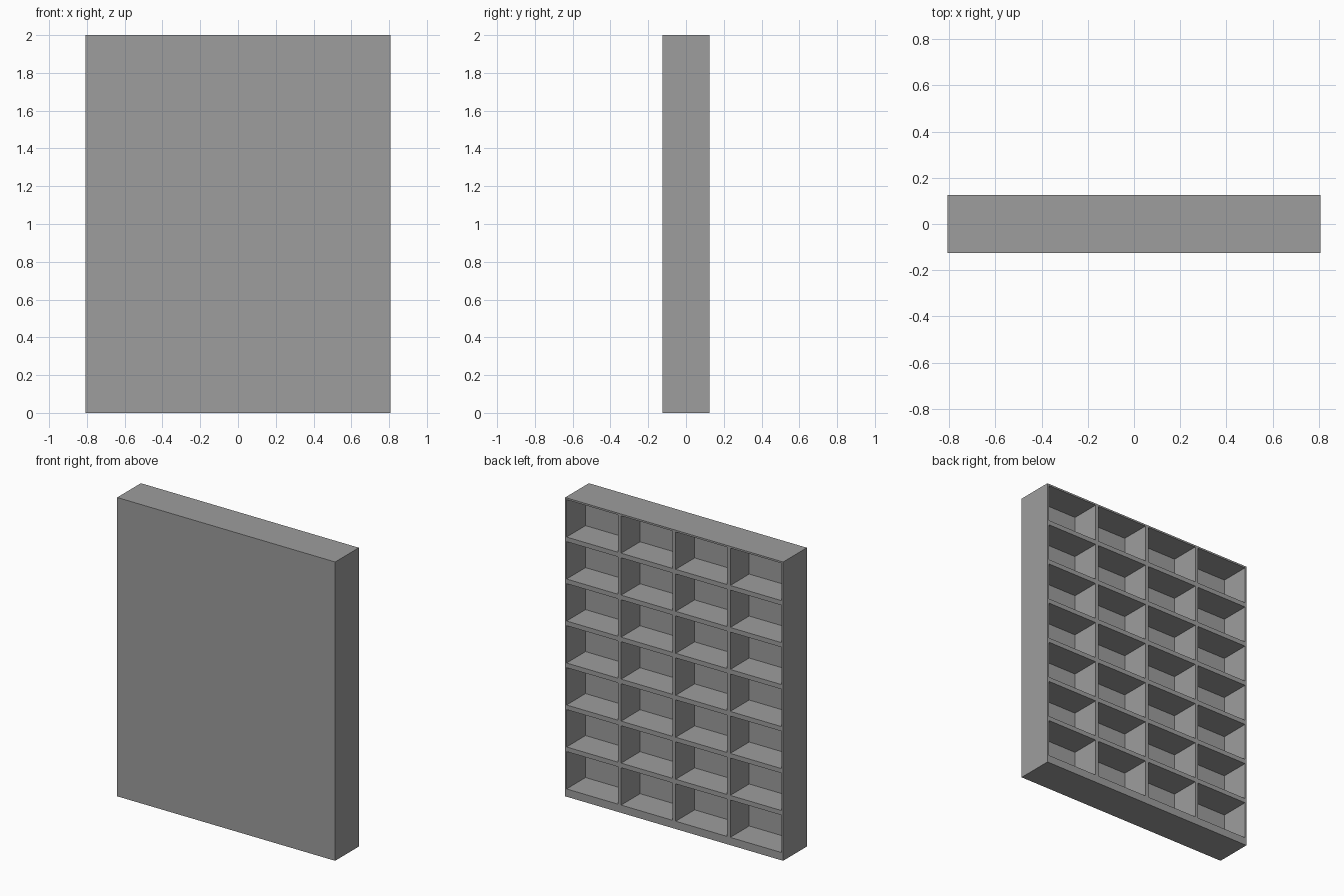
import bpy
import bmesh
from mathutils import Vector

cube = bpy.data.objects.get("Cube")
if cube:
    bpy.data.objects.remove(cube, do_unlink=True)

# Overall sizes
WIDTH, DEPTH, HEIGHT = 1.614, 0.25, 2.0
COLS, ROWS = 4, 7
CELL_W, CELL_H, CELL_DEPTH = 0.381, 0.25, 0.20
PITCH_X, PITCH_Z = 0.404, 0.281
TOP_WALL = 0.012

grey = bpy.data.materials.new("plain grey")
grey.use_nodes = True
colour = (0.34, 0.34, 0.34, 1)
grey.diffuse_color = colour
grey.node_tree.nodes["Principled BSDF"].inputs["Base Color"].default_value = colour


def cell_edges(first, pitch, size, count):
    """Both edges of each compartment along one axis, in order."""
    return [first + i * pitch + s for i in range(count) for s in (0, size)]


x_cuts = cell_edges(-(PITCH_X * (COLS - 1) + CELL_W) / 2, PITCH_X, CELL_W, COLS)
z_cuts = cell_edges(HEIGHT - TOP_WALL - CELL_H - PITCH_Z * (ROWS - 1),
                    PITCH_Z, CELL_H, ROWS)

# Solid cabinet block
bm = bmesh.new()
bmesh.ops.create_cube(bm, size=1)
for v in bm.verts:
    v.co = Vector((v.co.x * WIDTH, v.co.y * DEPTH, (v.co.z + 0.5) * HEIGHT))


def back_faces():
    bm.normal_update()
    return [f for f in bm.faces if f.normal.y > 0.9]


# Mark the shelf and divider lines on the open side
for axis, cuts in (("X", x_cuts), ("Z", z_cuts)):
    for cut in cuts:
        faces = back_faces()
        edges = {e for f in faces for e in f.edges}
        verts = {v for f in faces for v in f.verts}
        normal = Vector((axis == "X", 0, axis == "Z"))
        bmesh.ops.bisect_plane(bm, geom=faces + list(edges) + list(verts),
                               plane_co=normal * cut, plane_no=normal)


def inside(value, cuts):
    return sum(c < value for c in cuts) % 2 == 1


# Push the compartments in, leaving shelves, dividers and a closed front
cells = []
for f in back_faces():
    centre = f.calc_center_median()
    if inside(centre.x, x_cuts) and inside(centre.z, z_cuts):
        cells.append(f)
pushed = bmesh.ops.extrude_face_region(bm, geom=cells)["geom"]
bmesh.ops.translate(bm, vec=(0, -CELL_DEPTH, 0),
                    verts=[g for g in pushed if isinstance(g, bmesh.types.BMVert)])
leftover = [f for f in cells if f.is_valid]
if leftover:
    bmesh.ops.delete(bm, geom=leftover, context="FACES_ONLY")
bmesh.ops.recalc_face_normals(bm, faces=bm.faces)

mesh = bpy.data.meshes.new("shelf_cabinet")
bm.to_mesh(mesh)
bm.free()
mesh.materials.append(grey)
cabinet = bpy.data.objects.new("shelf_cabinet", mesh)
bpy.context.collection.objects.link(cabinet)
